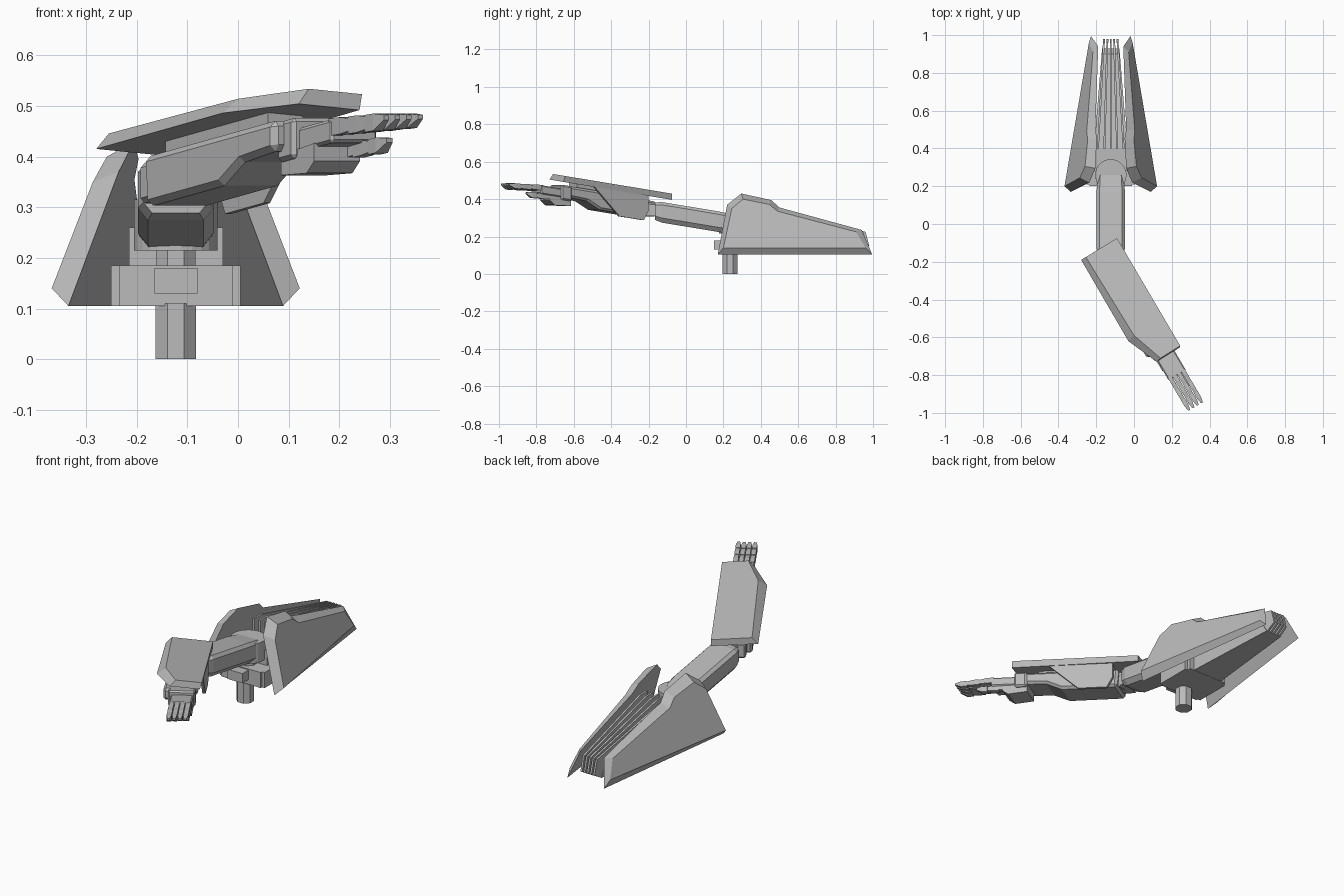
import bpy, bmesh, math
from mathutils import Vector

cube = bpy.data.objects.get("Cube")
if cube:
    bpy.data.objects.remove(cube, do_unlink=True)

grey = bpy.data.materials.new("plain grey")
grey.use_nodes = True
colour = (0.5, 0.5, 0.5, 1)
grey.diffuse_color = colour
grey.node_tree.nodes["Principled BSDF"].inputs["Base Color"].default_value = colour

MID = -0.123          # symmetry line of the base


def loft(name, rings, bevel=0):
    """Join rings of equal length into a closed flat-shaded solid."""
    bm = bmesh.new()
    rows = [[bm.verts.new(p) for p in ring] for ring in rings]
    n = len(rows[0])
    bm.faces.new(rows[0])
    bm.faces.new(rows[-1])
    for a, b in zip(rows, rows[1:]):
        for i in range(n):
            j = (i + 1) % n
            bm.faces.new((a[i], a[j], b[j], b[i]))
    bmesh.ops.recalc_face_normals(bm, faces=bm.faces)
    mesh = bpy.data.meshes.new(name)
    bm.to_mesh(mesh)
    bm.free()
    mesh.materials.append(grey)
    ob = bpy.data.objects.new(name, mesh)
    bpy.context.collection.objects.link(ob)
    if bevel:
        mod = ob.modifiers.new("chamfer", "BEVEL")
        mod.width = bevel
        mod.segments = 1
    return ob


def box(name, x0, x1, y0, y1, z0, z1, bevel=0):
    base = [(x0, y0), (x1, y0), (x1, y1), (x0, y1)]
    return loft(name, [[(x, y, z) for x, y in base] for z in (z0, z1)], bevel)


def cylinder(name, x, y, r, z0, z1, sides):
    steps = [2 * math.pi * (i + 0.5) / sides for i in range(sides)]
    return loft(name, [[(x + r * math.cos(a), y + r * math.sin(a), z) for a in steps]
                       for z in (z0, z1)])


# Forearm frame: s along the arm, q across it, h below the shield's sloping top
def arm(s, q, h):
    return Vector((-0.185 + 0.507 * s + 0.862 * q,
                   -0.13 - 0.862 * s + 0.507 * q,
                   0.438 + 0.142 * s + h))


def arm_prism(name, profile, q0, q1, bevel=0):
    return loft(name, [[arm(s, q, h) for s, h in profile] for q in (q0, q1)], bevel)


def arm_box(name, s0, s1, q0, q1, h0, h1, bevel=0):
    return arm_prism(name, [(s0, h0), (s1, h0), (s1, h1), (s0, h1)], q0, q1, bevel)


# Side shells, leaning inwards and converging to the back
rim = [(0.17, 0.105), (0.995, 0.105), (0.94, 0.235), (0.50, 0.355),
       (0.455, 0.395), (0.295, 0.43), (0.22, 0.37)]
face = [(0.2, 0.14), (0.96, 0.14), (0.91, 0.225), (0.49, 0.335),
        (0.445, 0.372), (0.305, 0.4), (0.245, 0.35)]


def inner(y, z):
    return 0.212 - 0.13 * (y - 0.17) - 0.35 * (z - 0.105)


def outer(y, z):
    return 0.245 - 0.17 * (y - 0.2) - 0.35 * (z - 0.14)


for side, sign in (("left", 1), ("right", -1)):
    loft(side + "_shell", [
        [(MID + sign * inner(y, z), y, z) for y, z in rim],
        [(MID + sign * outer(y, z), y, z) for y, z in face]])

# Fins and deck between the shells
fin = [(0.4, 0.15), (0.4, 0.34), (0.46, 0.34), (0.96, 0.225), (0.98, 0.15), (0.93, 0.12)]
for i in range(-2, 3):
    rings = []
    for edge in (-0.005, 0.005):
        rings.append([(MID + edge + i * (0.034 - 0.028 * (y - 0.4)), y, z) for y, z in fin])
    loft("fin_%d" % (i + 3), rings)
deck = [(0.38, 0.105), (0.38, 0.26), (0.9, 0.17), (0.93, 0.12)]
loft("deck", [[(MID + s * (0.09 - 0.08 * (y - 0.38)), y, z) for y, z in deck] for s in (-1, 1)])

# Base mount
box("base_block", -0.235, -0.01, 0.2, 0.42, 0.105, 0.185)
for name, sign in (("left_cheek", 1), ("right_cheek", -1)):
    x = MID + sign * 0.12
    box(name, x - 0.008, x + 0.008, 0.21, 0.4, 0.105, 0.185)
box("front_tab", -0.165, -0.08, 0.15, 0.21, 0.13, 0.18)
cylinder("stand_peg", MID, 0.235, 0.043, 0, 0.11, 8)
cylinder("shoulder_post", MID, 0.26, 0.042, 0.18, 0.22, 8)
cylinder("shoulder_joint", MID, 0.26, 0.083, 0.215, 0.315, 24)
box("rear_housing", -0.215, -0.03, 0.28, 0.4, 0.18, 0.26)

# Upper arm, chamfered and sloping up to the elbow
section = [(-0.055, -0.055), (0.055, -0.055), (0.075, -0.03), (0.075, 0.04),
           (0.06, 0.055), (-0.06, 0.055), (-0.075, 0.04), (-0.075, -0.03)]
stations = [(0.26, 0.92), (0.17, 1), (-0.13, 1), (-0.165, 0.85)]
loft("upper_arm", [[(MID + x * k, y, 0.308 - 0.165 * y + z * k) for x, z in section]
                   for y, k in stations])
box("elbow_link", -0.165, -0.08, -0.22, -0.14, 0.31, 0.37)
arm_box("elbow_block", 0.06, 0.16, -0.05, 0.05, -0.14, -0.06, 0.01)

# Forearm with a deeper rear underside
arm_prism("forearm", [(0.12, -0.055), (0.63, -0.055), (0.63, -0.115),
                      (0.5, -0.12), (0.42, -0.155), (0.13, -0.155)], -0.075, 0.07, 0.012)
arm_box("forearm_spine", 0.15, 0.55, -0.04, 0.04, -0.06, -0.025)

# Shield: sloping plate with wide chamfer on its outer edge
top = [(-0.255, -0.175), (-0.09, -0.075), (0.245, -0.645), (0.14, -0.71), (0, -0.59)]
low = [(-0.28, -0.19), (-0.09, -0.075), (0.24, -0.655), (0.12, -0.73), (-0.03, -0.62)]
loft("shield", [[(x, y, 0.417 - 0.165 * y + h) for x, y in ring]
                for ring, h in ((low, -0.033), (top, 0))])

# Side guard hanging from the shield's inner edge
arm_prism("side_guard", [(0.14, -0.025), (0.5, -0.025), (0.48, -0.035), (0.32, -0.175),
                         (0.17, -0.175), (0.14, -0.12)], 0.085, 0.1)
arm_box("guard_bracket", 0.2, 0.32, 0.06, 0.09, -0.12, -0.06)

# Wrist and palm
arm_box("wrist_cuff", 0.6, 0.665, -0.05, 0.078, -0.135, -0.055, 0.008)
arm_box("palm", 0.65, 0.79, -0.036, 0.07, -0.122, -0.075, 0.006)
arm_prism("palm_heel", [(0.6, -0.12), (0.73, -0.115), (0.73, -0.15), (0.7, -0.17), (0.6, -0.16)],
          -0.04, 0.065)


# Jointed fingers, each link a wedge that steps down to the next
def digit(name, q, joints, width, thick, drop):
    for k, (a, b) in enumerate(zip(joints, joints[1:])):
        tip = k == len(joints) - 2
        h0, h1 = drop(a), drop(b)
        end = 0.3 if tip else 0.75
        half = width / 2
        rings = []
        for s, h, t, w in ((a, h0, thick, half), ((a + b) / 2, (h0 + h1) / 2 + 0.001, thick, half),
                           (b, h1 - 0.003, thick * end, half * (0.5 if tip else 0.9))):
            rings.append([arm(s, q - w, h), arm(s, q + w, h),
                          arm(s, q + w, h - t), arm(s, q - w, h - t)])
        loft("%s_link_%d" % (name, k + 1), rings)


for i in range(4):
    digit("finger_%d" % (i + 1), -0.022 + 0.026 * i, [0.775, 0.85, 0.915, 0.98],
          0.023, 0.034 - 0.002 * i, lambda s: -0.073 - 0.09 * (s - 0.775))
digit("thumb", 0.05, [0.67, 0.75, 0.81, 0.87], 0.028, 0.03,
      lambda s: -0.112 - 0.05 * (s - 0.67))
